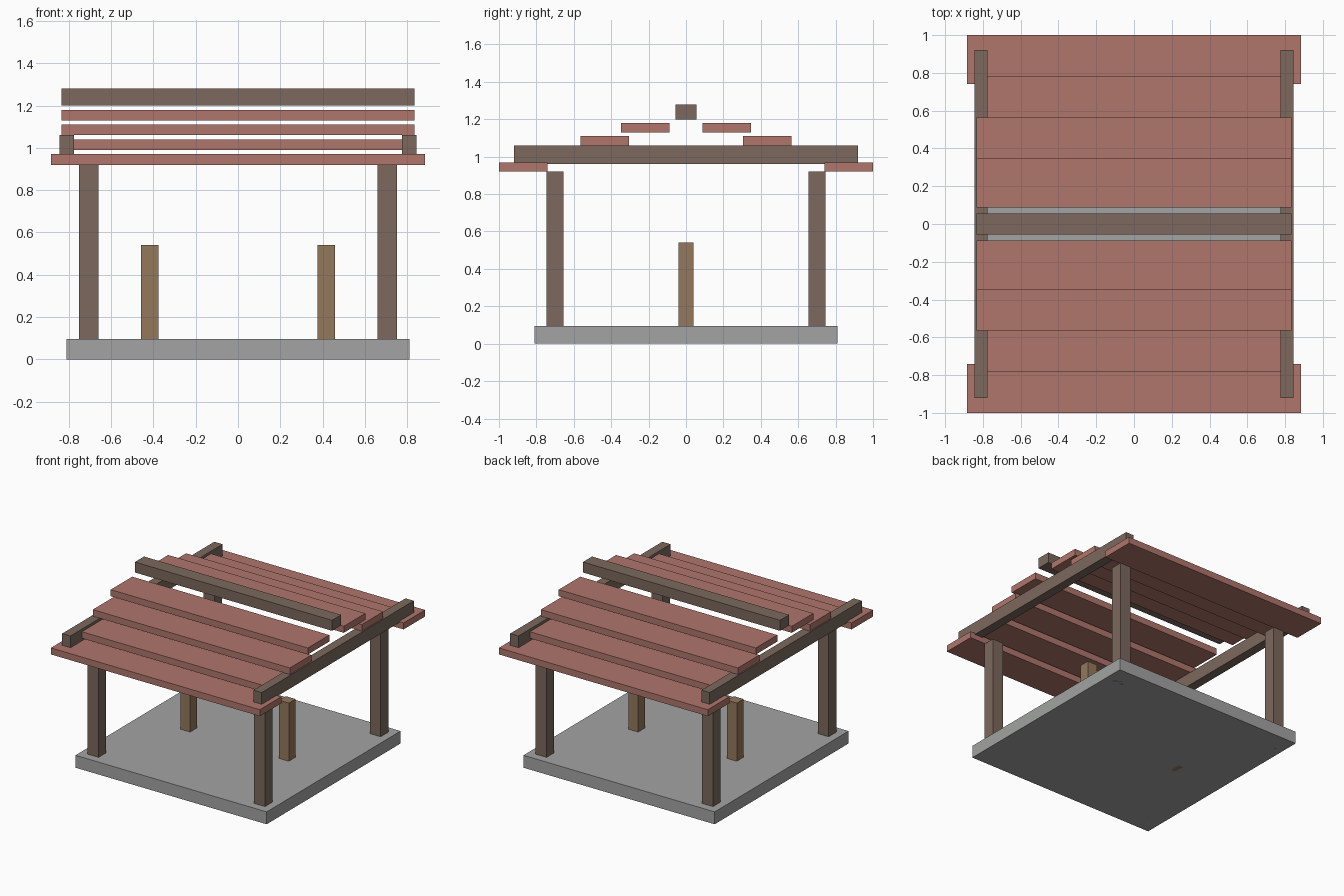
import bpy

if "Cube" in bpy.data.objects:
    bpy.data.objects.remove(bpy.data.objects["Cube"])


def material(name, rgb):
    m = bpy.data.materials.new(name)
    m.diffuse_color = (*rgb, 1)
    m.use_nodes = True
    m.node_tree.nodes["Principled BSDF"].inputs["Base Color"].default_value = m.diffuse_color
    return m


STONE = material("stone", (0.36, 0.37, 0.36))
DARK = material("dark_wood", (0.20, 0.14, 0.11))
LIGHT = material("light_wood", (0.30, 0.19, 0.11))
RED = material("roof_red", (0.43, 0.18, 0.15))


def box(name, xr, yr, zr, mat):
    """Axis-aligned box from its (min, max) ranges."""
    bpy.ops.mesh.primitive_cube_add(size=1, location=[sum(r) / 2 for r in (xr, yr, zr)])
    ob = bpy.context.object
    ob.name = name
    ob.scale = [r[1] - r[0] for r in (xr, yr, zr)]
    bpy.ops.object.transform_apply(location=False, rotation=False, scale=True)
    ob.data.materials.append(mat)
    return ob


def around(c, half):
    return (c - half, c + half)


# Floor slab
box("floor_slab", (-0.81, 0.81), (-0.81, 0.81), (0, 0.095), STONE)

for sx, side in ((-1, "left"), (1, "right")):
    # Corner posts
    for sy, end in ((-1, "front"), (1, "back")):
        box(f"{end}_{side}_post", around(sx * 0.705, 0.046), around(sy * 0.7, 0.046),
            (0, 0.92), DARK)
    # Short inner posts
    box(f"{side}_short_post", around(sx * 0.418, 0.041), (-0.041, 0.041), (0, 0.54), LIGHT)
    # Side roof beams
    box(f"{side}_roof_beam", around(sx * 0.81, 0.035), (-0.92, 0.92), (0.96, 1.06), DARK)

# Stepped roof boards, from eave to ridge
for sy, end in ((-1, "front"), (1, "back")):
    for i in range(4):
        half_x = 0.885 if i == 0 else 0.835
        z = 0.92 + 0.07 * i
        box(f"{end}_roof_board_{i + 1}", (-half_x, half_x),
            around(sy * (0.87 - 0.2175 * i), 0.13), (z, z + 0.05), RED)

# Ridge beam
box("ridge_beam", (-0.835, 0.835), (-0.055, 0.055), (1.2, 1.28), DARK)
